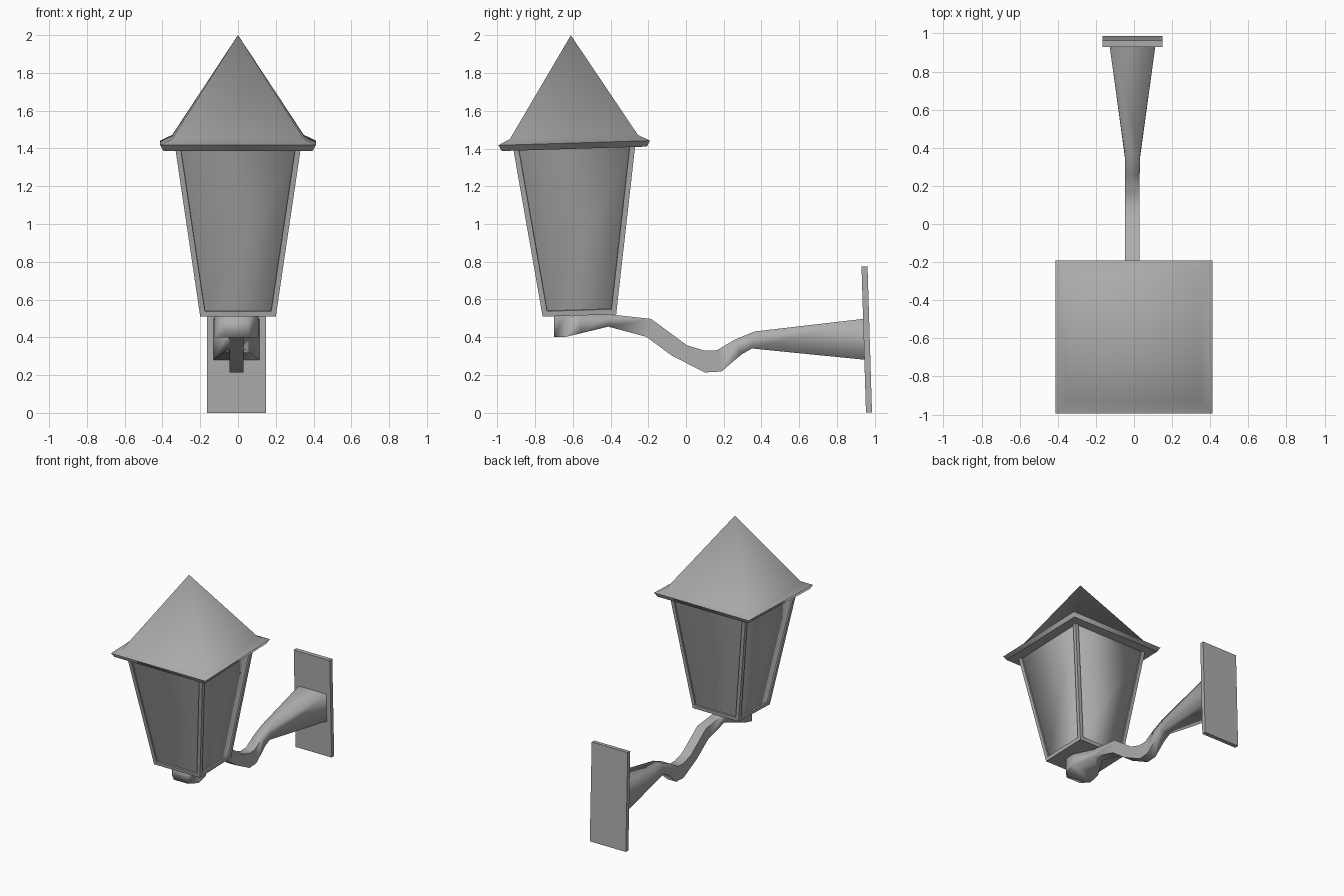
import bpy, bmesh, math
from mathutils import Matrix

if "Cube" in bpy.data.objects:
    bpy.data.objects.remove(bpy.data.objects["Cube"])

TILT = Matrix.Rotation(math.radians(1.75), 4, 'X')
CX = -0.008          # centre line of the wall bracket

grey = bpy.data.materials.new("dark_metal")
grey.diffuse_color = (0.42, 0.42, 0.42, 1)
grey.use_nodes = True
grey.node_tree.nodes["Principled BSDF"].inputs["Base Color"].default_value = grey.diffuse_color


def loft(name, rings, matrix=Matrix(), smooth=False, sharp_rings=(), sharp_long=(),
         capped=True, frame=None):
    """Skin a stack of 4-point rings; chosen ring / lengthwise edges stay sharp."""
    bm = bmesh.new()
    loops = [[bm.verts.new(p) for p in r] for r in rings]
    sides = []
    for a, b in zip(loops, loops[1:]):
        for i in range(4):
            j = (i + 1) % 4
            sides.append(bm.faces.new((a[i], a[j], b[j], b[i])))
    if capped:
        bm.faces.new(loops[0][::-1])
        bm.faces.new(loops[-1])
    bmesh.ops.recalc_face_normals(bm, faces=bm.faces[:])
    for f in bm.faces:
        f.smooth = smooth
    for k in sharp_rings:
        for i in range(4):
            bm.edges.get((loops[k][i], loops[k][(i + 1) % 4])).smooth = False
    for k in sharp_long:
        for i in range(4):
            bm.edges.get((loops[k][i], loops[k + 1][i])).smooth = False
    if frame:        # flat border, then a step inwards, open in the middle
        bmesh.ops.inset_individual(bm, faces=sides, thickness=frame[0], use_even_offset=True)
        bmesh.ops.inset_individual(bm, faces=sides, thickness=0.001, depth=-frame[1],
                                   use_even_offset=True)
        bmesh.ops.delete(bm, geom=sides, context='FACES_ONLY')
    bmesh.ops.remove_doubles(bm, verts=bm.verts[:], dist=1e-4)
    bmesh.ops.transform(bm, matrix=matrix, verts=bm.verts[:])
    me = bpy.data.meshes.new(name)
    bm.to_mesh(me)
    bm.free()
    me.materials.append(grey)
    ob = bpy.data.objects.new(name, me)
    bpy.context.collection.objects.link(ob)
    return ob


def square(half, z):
    k = half * 0.975
    return [(-half, -k, z), (half, -k, z), (half, k, z), (-half, k, z)]


# Lantern, leaning slightly with the whole fitting
lantern = Matrix.Translation((0, -0.565, 0.515)) @ TILT
loft("lantern_frame", [square(0.20, 0), square(0.335, 0.915)], lantern, frame=(0.028, 0.012))
loft("lantern_glass", [square(0.192, 0.02), square(0.322, 0.90)], lantern,
     smooth=True, capped=False)
loft("lantern_roof", [square(0.395, 0.884), square(0.412, 0.915),
                      square(0.348, 0.947), square(0.0, 1.486)], lantern,
     smooth=True, sharp_rings=(0, 1))

# Lantern holder, curved arm and flared wall end in one skin
# (top y, top z, bottom y, bottom z, half width)
path = [(-.70, .510, -.70, .400, .062), (-.645, .512, -.645, .400, .117),
        (-.56, .515, -.56, .420, .117), (-.412, .522, -.412, .456, .038),
        (-.185, .497, -.21, .402, .038), (.005, .357, -.075, .302, .038),
        (.10, .328, .10, .213, .038), (.165, .331, .188, .218, .038),
        (.255, .385, .293, .308, .038), (.362, .430, .350, .340, .040),
        (.948, .498, .952, .280, .122)]
loft("bracket_arm", [[(CX - h, by, bz), (CX + h, by, bz), (CX + h, ty, tz), (CX - h, ty, tz)]
                     for ty, tz, by, bz, h in path],
     smooth=True, sharp_rings=(10,), sharp_long=(0, 1, 3, 4, 5, 6, 7))

# Wall plate
plate = Matrix.Translation((CX, 0.97, 0.001)) @ TILT
loft("wall_plate", [[(-.157, -.016, z), (.157, -.016, z), (.157, .016, z), (-.157, .016, z)]
                    for z in (0, 0.775)], plate)
